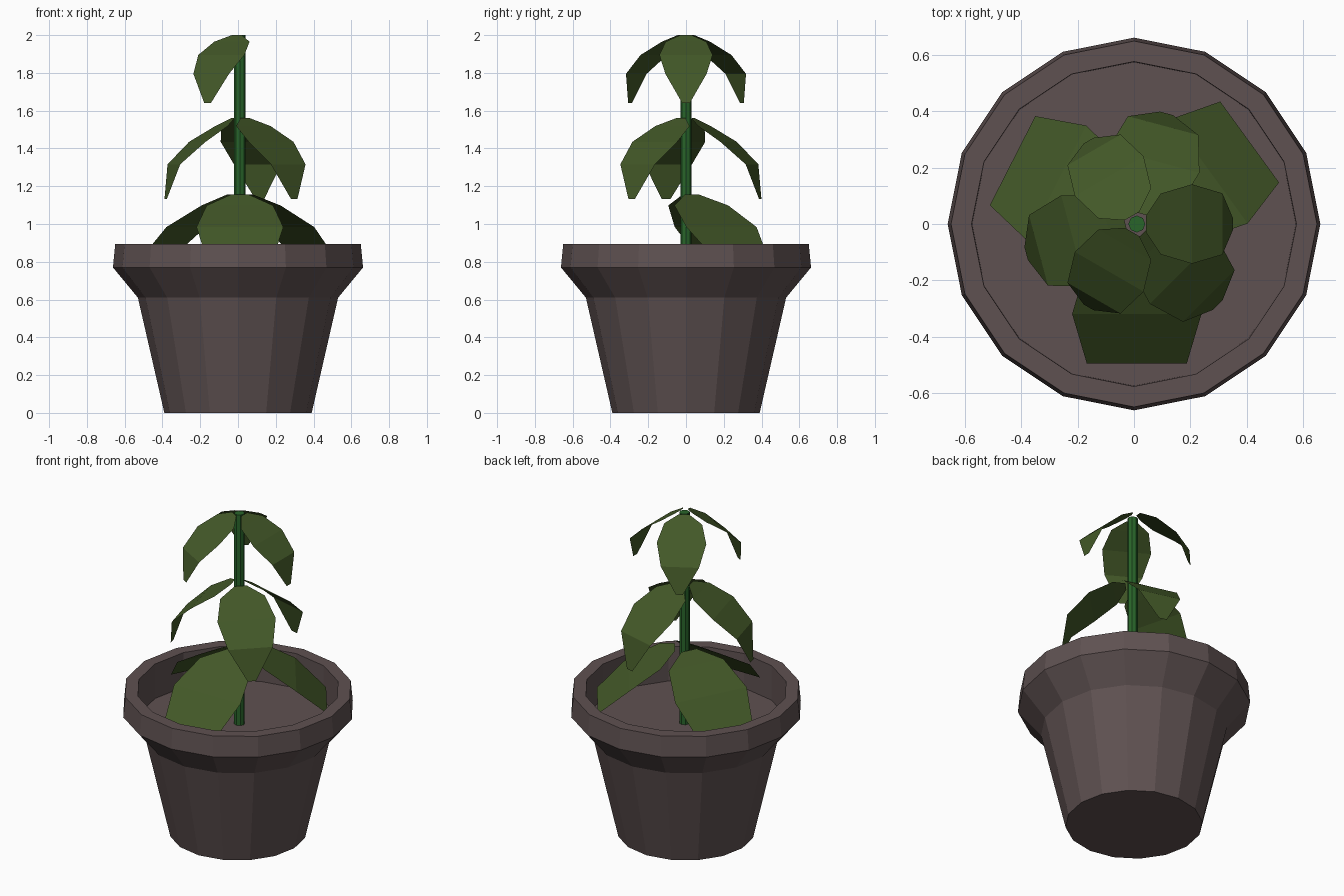
import bpy
import bmesh
from math import cos, sin, tau, radians
from mathutils import Matrix

if "Cube" in bpy.data.objects:
    bpy.data.objects.remove(bpy.data.objects["Cube"], do_unlink=True)


def material(name, rgb):
    mat = bpy.data.materials.new(name)
    mat.use_nodes = True
    color = (*rgb, 1.0)
    mat.diffuse_color = color
    bsdf = mat.node_tree.nodes["Principled BSDF"]
    bsdf.inputs["Base Color"].default_value = color
    bsdf.inputs["Roughness"].default_value = 0.9
    return mat


def add_object(name, bm, mat):
    mesh = bpy.data.meshes.new(name)
    bm.to_mesh(mesh)
    bm.free()
    mesh.materials.append(mat)
    obj = bpy.data.objects.new(name, mesh)
    bpy.context.collection.objects.link(obj)
    return obj


def lathe(name, profile, sides, mat, center_x=0.0):
    """Turn a closed (radius, height) profile into a flat-faced solid."""
    bm = bmesh.new()
    rings = [[bm.verts.new((center_x + r * cos(tau * i / sides), r * sin(tau * i / sides), z))
              for i in range(sides)] for r, z in profile]
    for low, high in zip(rings, rings[1:]):
        for i in range(sides):
            j = (i + 1) % sides
            bm.faces.new((low[i], low[j], high[j], high[i]))
    bm.faces.new(rings[0][::-1])
    bm.faces.new(rings[-1])
    return add_object(name, bm, mat)


clay = material("brown grey clay", (0.114, 0.083, 0.083))
leaf_green = material("leaf green", (0.056, 0.098, 0.021))
stem_green = material("stem green", (0.022, 0.13, 0.023))

# Pot: tapered wall, flared rim, recessed soil floor
POT = [(0.39, 0), (0.53, 0.61), (0.662, 0.77), (0.65, 0.895),
       (0.577, 0.895), (0.575, 0.68)]
lathe("pot", POT, 16, clay)

# Stem
STEM_X = 0.01
lathe("stem", [(0.03, 0.67), (0.03, 2.0)], 8, stem_green, STEM_X)

# Drooping leaf outline: reach, drop, half width
LEAF = [(0.033, 0.0, 0.03), (0.085, 0.035, 0.108), (0.196, 0.105, 0.141),
        (0.304, 0.205, 0.109), (0.342, 0.36, 0.02)]


def leaf(name, top, scale, angle, stations):
    bm = bmesh.new()
    rows = [[bm.verts.new((r * scale, side * w * scale, -d * scale)) for side in (-1, 1)]
            for r, d, w in stations]
    for a, b in zip(rows, rows[1:]):
        bm.faces.new((a[0], b[0], b[1], a[1]))
    place = Matrix.Translation((STEM_X, 0, top)) @ Matrix.Rotation(radians(angle), 4, "Z")
    bm.transform(place)
    return add_object(name, bm, leaf_green)


# Three whorls of three leaves; the lowest leaves end bluntly
WHORLS = [("upper", 2.0, 1.0, (0, 120, 240), LEAF),
          ("middle", 1.56, 1.19, (75, 195, 315), LEAF),
          ("lower", 1.155, 1.63, (36, 153, 270), LEAF[:-1])]
for label, top, scale, angles, stations in WHORLS:
    for n, angle in enumerate(angles, 1):
        leaf(f"{label}_leaf_{n}", top, scale, angle, stations)
